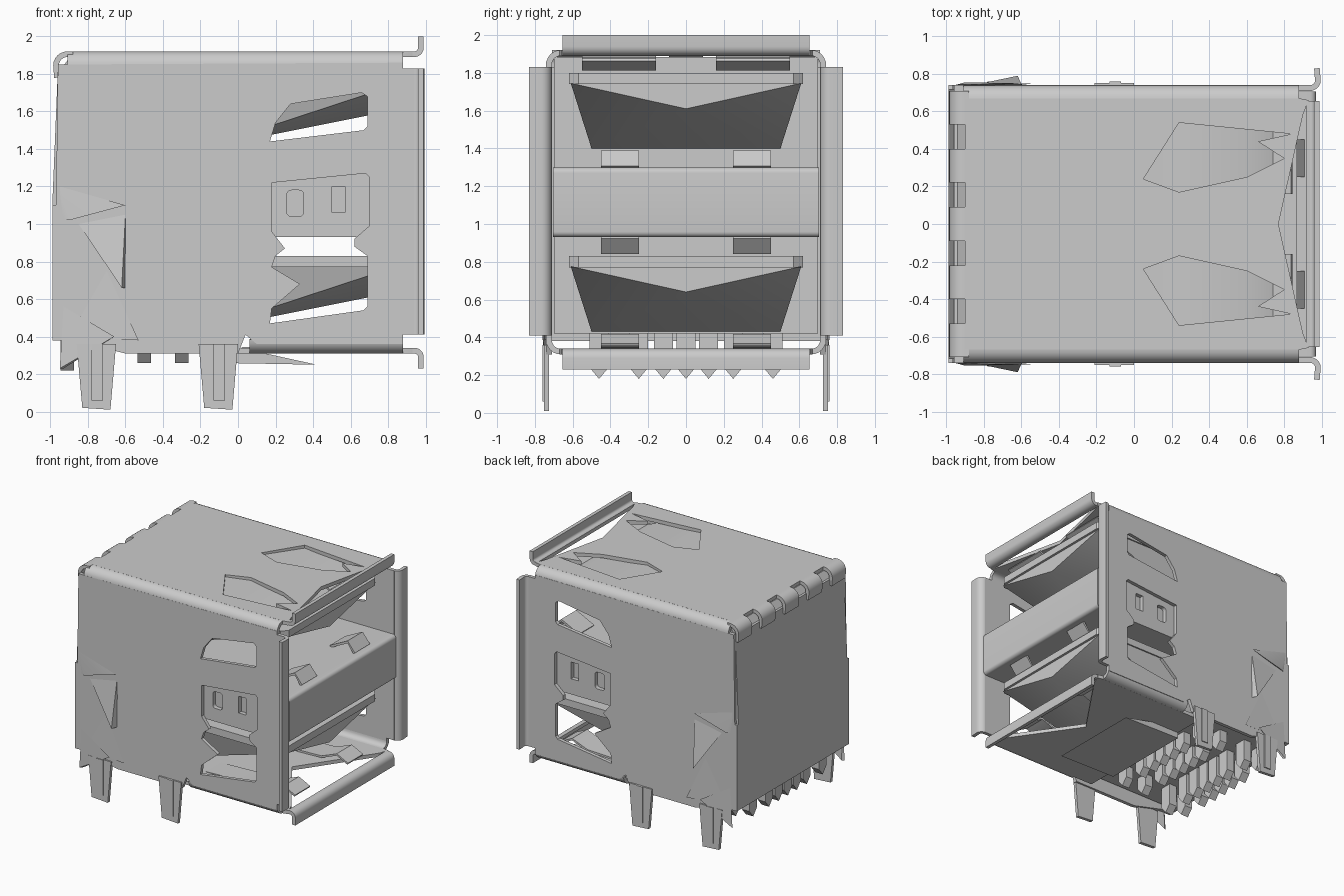
import bpy
import bmesh
import math
from mathutils import Matrix, Vector

cube = bpy.data.objects.get("Cube")
if cube:
    bpy.data.objects.remove(cube, do_unlink=True)

metal = bpy.data.materials.new("grey metal")
metal.use_nodes = True
GREY = (0.6, 0.6, 0.6, 1)
metal.diffuse_color = GREY
metal.node_tree.nodes["Principled BSDF"].inputs["Base Color"].default_value = GREY

# Columns: where the drawing plane's u, v and normal point
PLANES = {
    "xy": Matrix(((1, 0, 0, 0), (0, 1, 0, 0), (0, 0, 1, 0), (0, 0, 0, 1))),
    "xz": Matrix(((1, 0, 0, 0), (0, 0, -1, 0), (0, 1, 0, 0), (0, 0, 0, 1))),
    "yz": Matrix(((0, 0, 1, 0), (1, 0, 0, 0), (0, 1, 0, 0), (0, 0, 0, 1))),
}
AXIS = {"xy": 2, "xz": 1, "yz": 0}
CAVITY = -0.2  # how far back the ports reach


def add(name, mesh):
    mesh.materials.clear()
    mesh.materials.append(metal)
    bpy.context.collection.objects.link(bpy.data.objects.new(name, mesh))


def plate(name, plane, lo, hi, *loops):
    """Flat outline (with optional hole loops) extruded from lo to hi."""
    curve = bpy.data.curves.new(name, "CURVE")
    curve.dimensions = "2D"
    curve.fill_mode = "BOTH"
    curve.extrude = (hi - lo) / 2
    for loop in loops:
        spline = curve.splines.new("POLY")
        spline.points.add(len(loop) - 1)
        for point, (u, v) in zip(spline.points, loop):
            point.co = (u, v, 0, 1)
        spline.use_cyclic_u = True
    helper = bpy.data.objects.new(name + " outline", curve)
    bpy.context.collection.objects.link(helper)
    deps = bpy.context.evaluated_depsgraph_get()
    mesh = bpy.data.meshes.new_from_object(helper.evaluated_get(deps))
    bpy.data.objects.remove(helper, do_unlink=True)
    shift = Vector((0, 0, 0))
    shift[AXIS[plane]] = (lo + hi) / 2
    mesh.transform(Matrix.Translation(shift) @ PLANES[plane])
    add(name, mesh)


def strip(name, plane, lo, hi, path, thick=0.03):
    """Bent sheet: a path given thickness, then extruded."""
    pts = [Vector(p) for p in path]
    sides = ([], [])
    for i, p in enumerate(pts):
        d = (pts[min(i + 1, len(pts) - 1)] - pts[max(i - 1, 0)]).normalized()
        n = Vector((-d.y, d.x)) * thick / 2
        sides[0].append(p + n)
        sides[1].append(p - n)
    plate(name, plane, lo, hi, sides[0] + sides[1][::-1])


def hull(name, points):
    """Faceted solid around a few corner points."""
    bm = bmesh.new()
    for p in points:
        bm.verts.new(p)
    bmesh.ops.convex_hull(bm, input=bm.verts)
    mesh = bpy.data.meshes.new(name)
    bm.to_mesh(mesh)
    bm.free()
    add(name, mesh)


def rect(u, v):
    return [(u[0], v[0]), (u[1], v[0]), (u[1], v[1]), (u[0], v[1])]


def arc(cx, cy, r, a, b, n=6):
    angles = [math.radians(a + (b - a) * i / n) for i in range(n + 1)]
    return [(cx + r * math.cos(t), cy + r * math.sin(t)) for t in angles]


def round_rect(u, v, r):
    return (arc(u[0] + r, v[0] + r, r, 180, 270) + arc(u[1] - r, v[0] + r, r, 270, 360)
            + arc(u[1] - r, v[1] - r, r, 0, 90) + arc(u[0] + r, v[1] - r, r, 90, 180))


def flip_v(path, flip):
    return [(u, 2.23 - v) for u, v in path] if flip else path


# Side walls with window cut-outs, flanges, legs and crumpled latches
wall = [(-0.96, 1.85), (-0.97, 1.1), (-0.99, 1.1), (-0.99, 0.38), (-0.88, 0.38),
        (-0.6, 0.31), (0.0, 0.31), (0.04, 0.41), (0.1, 0.36), (0.88, 0.36),
        (0.88, 0.41), (0.95, 0.41), (0.95, 1.83), (0.88, 1.83), (0.88, 1.86)]
top_window = [(0.17, 1.44), (0.67, 1.5), (0.69, 1.52), (0.69, 1.68), (0.66, 1.7),
              (0.28, 1.64), (0.2, 1.54)]
low_window = [(0.17, 0.47), (0.67, 0.54), (0.69, 0.56), (0.69, 0.83), (0.62, 0.88),
              (0.62, 0.92), (0.7, 0.99), (0.7, 1.25), (0.68, 1.27), (0.18, 1.22),
              (0.18, 0.96), (0.25, 0.87), (0.2, 0.83), (0.18, 0.77), (0.33, 0.68), (0.18, 0.55)]
for side, s in (("left", 1), ("right", -1)):
    def span(a, b):
        return sorted((a * s, b * s))
    plate(side + " wall", "xz", *span(0.71, 0.74), wall, top_window, low_window)
    lip = [(0.93, 0.725)] + arc(0.94, 0.765, 0.04, -90, 0) + [(0.975, 0.83)]
    strip(side + " flange", "xy", 0.41, 1.83, [(x, y * s) for x, y in lip])
    # Rounded edges joining the walls to the top and bottom
    for label, flip in (("top", False), ("bottom", True)):
        bend = flip_v([(y * s, z) for y, z in arc(0.665, 1.845, 0.06, 0, 90)], flip)
        strip(side + " " + label + " edge", "yz", 0.06 if flip else -0.91, 0.88, bend)
    # Solder legs with a raised rib
    for label, x in (("rear", -0.75), ("middle", -0.1)):
        plate(side + " " + label + " leg", "xz", *span(0.725, 0.752),
              [(x - 0.11, 0.36), (x - 0.08, 0.02), (x + 0.07, 0.01), (x + 0.1, 0.36)])
        plate(side + " " + label + " leg rib", "xz", *span(0.745, 0.76),
              [(x - 0.03, 0.36), (x - 0.03, 0.06), (x + 0.03, 0.06), (x + 0.03, 0.36)])
    # Folded latch shards standing off the wall
    shards = {
        "upper": [(-0.95, 0.742, 1.2), (-0.6, 0.75, 1.1), (-0.9, 0.755, 1.02)],
        "lower": [(-0.6, 0.745, 1.05), (-0.85, 0.742, 1.0), (-0.62, 0.79, 0.66)],
        "fold": [(-0.7, 0.742, 0.75), (-0.53, 0.75, 0.38), (-0.9, 0.742, 0.4)],
        "corner": [(-0.93, 0.742, 0.56), (-0.66, 0.76, 0.4), (-0.95, 0.742, 0.23)],
    }
    for label, tri in shards.items():
        inner = (tri[0][0], 0.73, tri[2][2])
        hull(side + " " + label + " latch shard", [(x, y * s, z) for x, y, z in tri + [inner]])

# Top and bottom sheets with sunken spring fingers, notched at the opening
finger = [(0.05, 0.24), (0.24, 0.54), (0.84, 0.48), (0.66, 0.44), (0.8, 0.35), (0.6, 0.25),
          (0.24, 0.17)]
for label, flip in (("top", False), ("bottom", True)):
    back, apex = (-0.12, 0.5) if flip else (-0.9, 0.77)
    z = (0.31, 0.34) if flip else (1.89, 1.92)
    notch = [(0.93, 0.66), (0.9, 0.58), (apex, 0), (0.9, -0.58), (0.93, -0.66), (0.88, -0.67)]
    outline = [(0.88, 0.67)] + notch + [(back, -0.67), (back, 0.67)]
    if flip:
        plate(label + " sheet", "xy", *z, outline)
    else:
        plate(label + " sheet", "xy", *z, outline,
              *([(x, y * s) for x, y in finger] for s in (1, -1)))
    lip = [(0.92, 1.905), (0.94, 1.905)] + arc(0.94, 1.94, 0.035, -90, 0) + [(0.975, 2.0)]
    strip(label + " flange", "xz", -0.655, 0.655, flip_v(lip, flip))
    inner, outer = (0.25, 0.45) if flip else (0.16, 0.55)
    for s in (1, -1):
        path = [(0.02, 1.895), (0.3, 1.885), (0.6, 1.875), (0.74, 1.82), (0.84, 1.87)]
        strip(label + " spring", "xz", *sorted((inner * s, outer * s)), flip_v(path, flip), 0.016)
plate("base tail", "xz", -0.4, 0.4, [(-0.12, 0.32), (0.1, 0.32), (0.42, 0.25), (-0.12, 0.26)])

# Back plate, folded halfway, hung from bent tabs
plate("back plate", "xz", -0.72, 0.72,
      [(-0.99, 0.38), (-0.99, 1.1), (-0.96, 1.83), (-0.93, 1.83), (-0.95, 1.1), (-0.95, 0.38)])
for y in (-0.62, -0.31, 0, 0.31, 0.62):
    strip("back tab", "xz", y - 0.09, y + 0.09,
          [(-0.88, 1.905)] + arc(-0.91, 1.845, 0.06, 90, 180) + [(-0.965, 1.78)])

# Insulating core behind the ports, and two tongues with a faceted underside
plate("core", "xz", -0.7, 0.7, [(-0.94, 0.42), (CAVITY, 0.42), (CAVITY, 1.885), (-0.9, 1.885), (-0.94, 1.83)])
for label, z in (("lower", 0.77), ("upper", 1.74)):
    plate(label + " tongue", "xy", z, z + 0.06,
          [(CAVITY, 0.62), (0.83, 0.62), (0.87, 0.57), (0.87, -0.57), (0.83, -0.62), (CAVITY, -0.62)])
    hull(label + " tongue keel",
         [(x, y, z + 0.005) for x in (CAVITY, 0.85) for y in (0.61, -0.61)]
         + [(CAVITY, 0.5, z - 0.34), (CAVITY, -0.5, z - 0.34), (0.85, 0, z - 0.13)])

# Divider between the ports: rounded front bar, slotted sides, contact springs
nose = [(0.9, 0.93)] + arc(0.94, 0.96, 0.03, -90, 0) + arc(0.94, 1.27, 0.03, 0, 90) + [(0.9, 1.3)]
plate("divider nose", "xz", -0.705, 0.705, nose)
plate("divider core", "xz", -0.67, 0.67, rect((CAVITY, 0.9), (0.93, 1.3)))
for s in (1, -1):
    plate("divider side", "xz", *sorted((0.665 * s, 0.705 * s)), rect((CAVITY, 0.9), (0.93, 1.3)),
          round_rect((0.26, 0.35), (1.04, 1.18), 0.025), rect((0.5, 0.57), (1.06, 1.2)))
    y = sorted((0.25 * s, 0.45 * s))
    for z, d in ((1.3, 0.08), (0.93, -0.08)):
        strip("divider spring", "xz", *y, [(0.68, z), (0.84, z + d), (0.9, z)], 0.02)

# Rows of contact pins hanging from the core
for x, tip in ((-0.3, 0.26), (-0.5, 0.26), (-0.75, 0.18), (-0.91, 0.22)):
    for y in (-0.46, -0.25, -0.12, 0, 0.12, 0.25, 0.46):
        plate("contact pin", "yz", x - 0.035, x + 0.035,
              [(y - 0.05, 0.43), (y - 0.05, tip + 0.06), (y, tip), (y + 0.05, tip + 0.06),
               (y + 0.05, 0.43)])

# Smooth the bends, keep sheet edges crisp
bpy.ops.object.select_all(action="DESELECT")
for obj in bpy.context.collection.objects:
    if obj.type == "MESH" and metal.name in obj.data.materials:
        obj.select_set(True)
        bpy.context.view_layer.objects.active = obj
bpy.ops.object.shade_smooth_by_angle(angle=math.radians(30))
